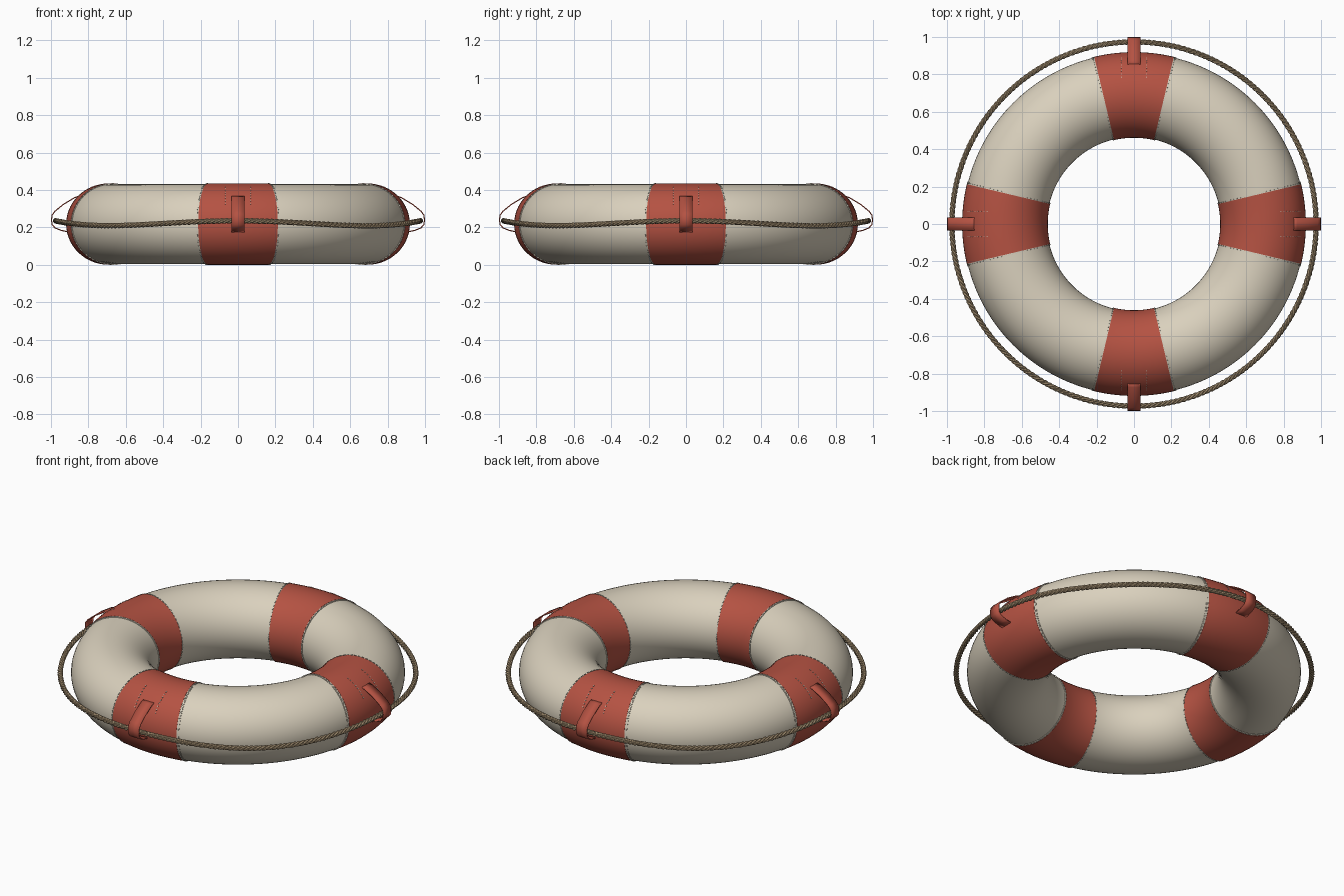
import bpy, bmesh, math
from mathutils import Vector, Matrix

if "Cube" in bpy.data.objects:
    bpy.data.objects.remove(bpy.data.objects["Cube"])

MAJOR, RAD_R, RAD_Z, MID_Z = 0.690, 0.225, 0.2135, 0.2175
BAND = math.radians(13.4)      # half angle of each band
TAU = math.tau


def material(name, rgb):
    m = bpy.data.materials.new(name)
    m.diffuse_color = (*rgb, 1)
    m.use_nodes = True
    m.node_tree.nodes["Principled BSDF"].inputs["Base Color"].default_value = m.diffuse_color
    return m


CREAM = material("cream canvas", (0.70, 0.635, 0.51))
RED = material("red canvas", (0.46, 0.085, 0.055))
TAN = material("tan rope", (0.42, 0.31, 0.185))
THREAD = material("pale thread", (0.62, 0.59, 0.50))


def surface(a, p, lift=0.0):
    """Point on the ring: a runs around the ring, p around its section."""
    r = MAJOR + (RAD_R + lift) * math.cos(p)
    return Vector((r * math.cos(a), r * math.sin(a),
                   MID_Z + (RAD_Z + lift) * math.sin(p)))


def finish(name, bm, mat, smooth=True):
    bmesh.ops.recalc_face_normals(bm, faces=bm.faces)
    me = bpy.data.meshes.new(name)
    bm.to_mesh(me)
    bm.free()
    me.materials.append(mat)
    ob = bpy.data.objects.new(name, me)
    bpy.context.collection.objects.link(ob)
    if smooth:
        bpy.context.view_layer.objects.active = ob
        ob.select_set(True)
        bpy.ops.object.shade_smooth_by_angle(angle=math.radians(40))
        ob.select_set(False)
    return ob


def skin(bm, rings, closed):
    """Join closed loops of points into a tube."""
    loops = [[bm.verts.new(c) for c in ring] for ring in rings]
    n, k = len(loops), len(loops[0])
    for i in range(n if closed else n - 1):
        A, B = loops[i], loops[(i + 1) % n]
        for j in range(k):
            bm.faces.new((A[j], A[(j + 1) % k], B[(j + 1) % k], B[j]))


def section(a, lift, k=56):
    return [surface(a, TAU * j / k, lift) for j in range(k)]


# Inflated ring body
bm = bmesh.new()
skin(bm, [section(TAU * i / 128, 0) for i in range(128)], True)
finish("ring_body", bm, CREAM)

# Coloured bands and the narrow hems beside them
for q in range(4):
    c = q * TAU / 4
    bm = bmesh.new()
    angles = [c + BAND * (i / 6 - 1) for i in range(13)]
    rings = [section(angles[0], -0.003)]
    rings += [section(a, 0.004) for a in angles]
    rings += [section(angles[-1], -0.003)]
    skin(bm, rings, False)
    finish(f"band_{q + 1}", bm, RED)

    for side in (-1, 1):
        bm = bmesh.new()
        a0, a1 = c + side * BAND, c + side * (BAND + 0.015)
        skin(bm, [section(a0, -0.002), section(a0, 0.0025),
                  section(a1, 0.0025), section(a1, -0.002)], False)
        finish(f"hem_{q + 1}_{'left' if side < 0 else 'right'}", bm, CREAM)


def stitch(bm, a, p, lift, length):
    """Small thread bar lying along the section direction."""
    e = 0.001
    along = (surface(a, p + e) - surface(a, p - e)).normalized()
    across = Vector((-math.sin(a), math.cos(a), 0))
    rot = Matrix((along, across, across.cross(along))).transposed().to_4x4()
    size = Matrix.Diagonal((length, 0.0045, 0.004, 1))
    bmesh.ops.create_cube(
        bm, size=1, matrix=Matrix.Translation(surface(a, p, lift)) @ rot @ size)


# Stitching along band edges and beside each strap
for q in range(4):
    c = q * TAU / 4
    bm = bmesh.new()
    for side in (-1, 1):
        for j in range(64):
            stitch(bm, c + side * (BAND + 0.0075), TAU * j / 64, 0.003, 0.013)
        for j in range(8):
            p = math.radians(30 + 5 * j)
            r = MAJOR + RAD_R * math.cos(p)
            stitch(bm, c + side * math.asin(0.068 / r), p, 0.0045, 0.007)
    finish(f"stitching_{q + 1}", bm, THREAD, False)

# Strap loops holding the rope
STRAP = [(0.845, 0.368), (0.872, 0.360), (0.935, 0.322), (0.980, 0.285),
         (0.994, 0.265), (0.997, 0.240), (0.994, 0.215), (0.978, 0.197),
         (0.945, 0.184), (0.905, 0.175)]
for q in range(4):
    rot = Matrix.Rotation(q * TAU / 4, 3, 'Z')
    bm = bmesh.new()
    rows = [[bm.verts.new(rot @ Vector((r, s * 0.036, z))) for s in (-1, 1)]
            for r, z in STRAP]
    for A, B in zip(rows, rows[1:]):
        bm.faces.new((A[0], A[1], B[1], B[0]))
    ob = finish(f"strap_{q + 1}", bm, RED)
    mod = ob.modifiers.new("thickness", 'SOLIDIFY')
    mod.thickness, mod.offset = 0.006, 0

# Grab rope: three twisted strands, sagging between the straps
TURNS, STEPS, SIDES = 76, 912, 7
CORE, STRAND = 0.0075, 0.0078


def rope_point(a, s):
    t = TURNS * a + s * TAU / 3
    r = 0.974 + CORE * math.cos(t)
    z = 0.222 + 0.013 * math.cos(4 * a) + CORE * math.sin(t)
    return Vector((r * math.cos(a), r * math.sin(a), z))


for s in range(3):
    bm = bmesh.new()
    rings = []
    for i in range(STEPS):
        a = TAU * i / STEPS
        mid = rope_point(a, s)
        d = (rope_point(a + 1e-4, s) - rope_point(a - 1e-4, s)).normalized()
        u = Vector((0, 0, 1)).cross(d).normalized()
        v = d.cross(u)
        rings.append([mid + STRAND * (u * math.cos(TAU * j / SIDES)
                                      + v * math.sin(TAU * j / SIDES))
                      for j in range(SIDES)])
    skin(bm, rings, True)
    finish(f"rope_strand_{s + 1}", bm, TAN).data.shade_smooth()
